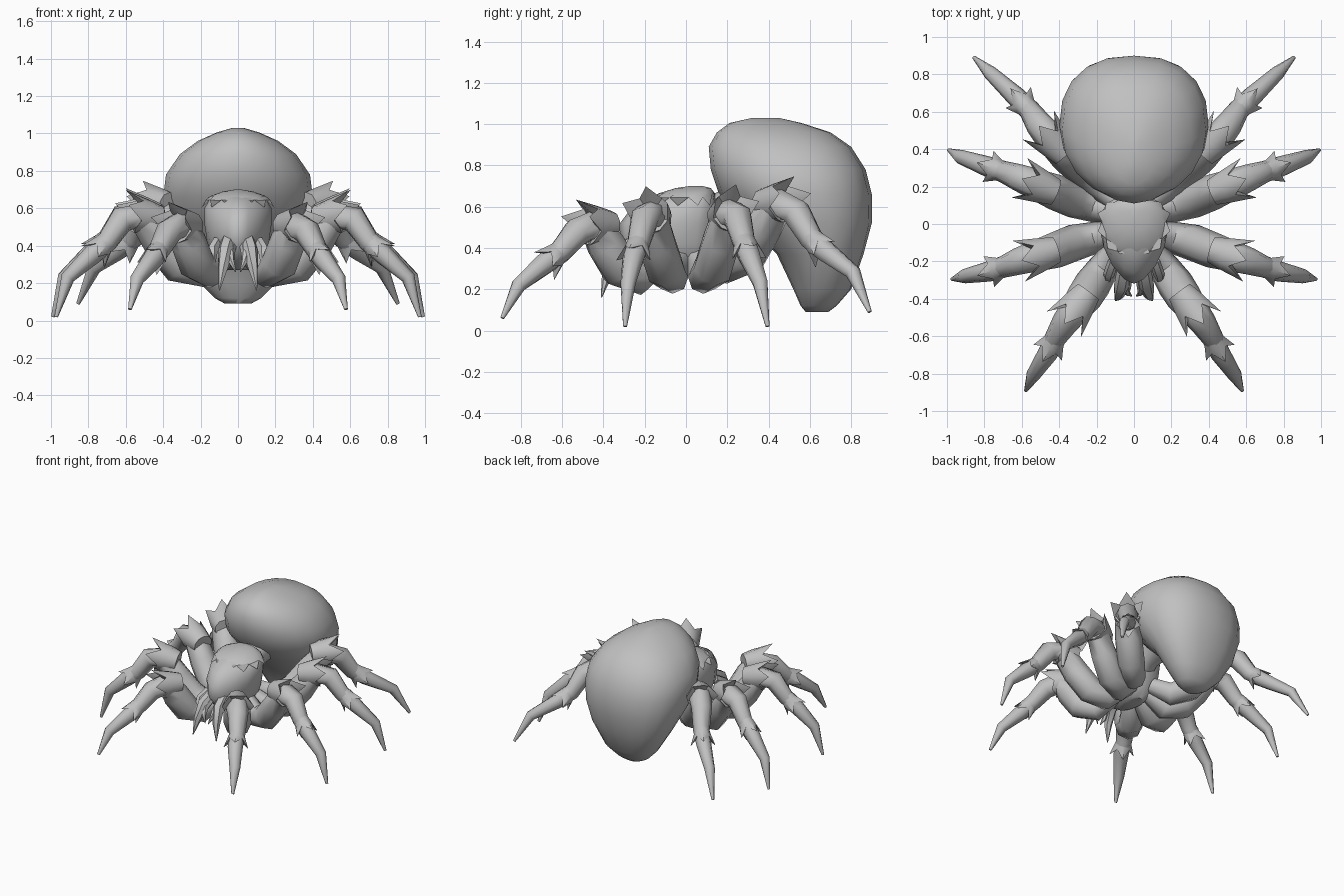
import bpy, bmesh, math
from mathutils import Vector

if "Cube" in bpy.data.objects:
    bpy.data.objects.remove(bpy.data.objects["Cube"])

grey = bpy.data.materials.new("grey")
grey.diffuse_color = (0.53, 0.53, 0.53, 1)
grey.use_nodes = True
grey.node_tree.nodes["Principled BSDF"].inputs["Base Color"].default_value = grey.diffuse_color


def finish(name, bm, angle=50):
    bmesh.ops.recalc_face_normals(bm, faces=bm.faces)
    me = bpy.data.meshes.new(name)
    bm.to_mesh(me)
    bm.free()
    ob = bpy.data.objects.new(name, me)
    bpy.context.collection.objects.link(ob)
    me.materials.append(grey)
    bpy.ops.object.select_all(action='DESELECT')
    ob.select_set(True)
    bpy.context.view_layer.objects.active = ob
    bpy.ops.object.shade_smooth_by_angle(angle=math.radians(angle))
    return ob


def skin(bm, rings):
    """Bridge successive rings of points with quads and cap both ends."""
    vs = [[bm.verts.new(p) for p in r] for r in rings]
    n = len(vs[0])
    for a, b in zip(vs, vs[1:]):
        for i in range(n):
            j = (i + 1) % n
            bm.faces.new((a[i], a[j], b[j], b[i]))
    bm.faces.new(vs[0][::-1])
    bm.faces.new(vs[-1])


def slab(z, front, back, w, n, p_back, p_front, mid):
    """Egg-shaped level loop with separate roundness in front and behind."""
    cy = front + (back - front) * mid
    out = []
    for i in range(n):
        a = 2 * math.pi * i / n
        c, s = math.cos(a), math.sin(a)
        e = 2 / (p_back if s > 0 else p_front)
        x = math.copysign(abs(c) ** e, c) * w
        y = abs(s) ** e * ((back - cy) if s > 0 else (front - cy))
        out.append((x, cy + y, z))
    return out


def frame(d):
    d = d.normalized()
    side = d.cross(Vector((0, 0, 1))).normalized()
    return d, side, side.cross(d)


def tube(bm, pts, radii, n=8):
    rings = []
    for i, p in enumerate(pts):
        d = pts[min(i + 1, len(pts) - 1)] - pts[max(i - 1, 0)]
        d, s, u = frame(d)
        rings.append([p + radii[i] * (s * math.cos(2 * math.pi * k / n)
                      + u * math.sin(2 * math.pi * k / n)) for k in range(n)])
    skin(bm, rings)


def collar(bm, p, d, r, flare, length, teeth, turn=0, droop=1.0):
    """Flared armour cuff with a toothed rim; droop shortens lower teeth."""
    d, s, u = frame(d)
    n = teeth * 2

    def ring(off, rad, tip_off, tip_rad):
        out = []
        for k in range(n):
            a = 2 * math.pi * k / n + turn
            tip = k % 2 == 0
            f = 1 if math.sin(a) > -0.2 else droop
            o, q = (off + (tip_off - off) * f, rad + (tip_rad - rad) * f) if tip else (off, rad)
            out.append(p + d * o + (s * math.cos(a) + u * math.sin(a)) * q)
        return out
    skin(bm, [ring(-length, r * .8, -length, r * .8), ring(-length * .3, r, -length * .3, r),
              ring(length * .15, r * 1.05, length, r + flare),
              ring(length * .1, r * .6, length * .1, r * .6)])


# Abdomen: level loops of z, front, back, half width
bm = bmesh.new()
skin(bm, [slab(z, f, b, w, 20, 2.35, 1.95, 0.49) for z, f, b, w in (
    (.09, .58, .69, .07), (.12, .555, .73, .125), (.20, .52, .80, .205),
    (.37, .44, .86, .31), (.52, .29, .90, .37), (.66, .16, .90, .40),
    (.78, .12, .87, .385), (.89, .11, .80, .31), (.96, .15, .70, .215),
    (1.005, .21, .56, .115), (1.03, .32, .45, .03))])
finish("abdomen", bm)

# Thorax and head
bm = bmesh.new()
skin(bm, [slab(z, f, b, w, 16, 2.8, 1.6, 0.6) for z, f, b, w in (
    (.27, -.15, .07, .06), (.34, -.26, .12, .13), (.42, -.32, .14, .165),
    (.52, -.32, .15, .18), (.60, -.26, .15, .18), (.65, -.17, .14, .15),
    (.68, -.08, .12, .08))])
finish("thorax", bm)

# Back shield with a toothed rim
bm = bmesh.new()
rings = [slab(z, f, b, w, 24, 2.4, 2, 0.6) for z, f, b, w in (
    (.63, -.19, .15, .20), (.665, -.13, .14, .15),
    (.69, -.05, .12, .08), (.70, .02, .08, .02))]
rings[0] = [(x * (1 if i % 2 else .86), y * (1 if i % 2 else .9),
             z - (.025 if i % 2 else -.015)) for i, (x, y, z) in enumerate(rings[0])]
skin(bm, rings)
finish("back_shield", bm)

# Waist joining thorax and abdomen
bm = bmesh.new()
tube(bm, [Vector((0, .05, .52)), Vector((0, .15, .57)), Vector((0, .32, .62))],
     [.11, .09, .12])
finish("waist", bm)

# Legs: hip, underside bend, thigh, knee, shin, ankle, foot, tip
LEGS = {
    "front": ((.08, -.12, .34), (.16, -.23, .255), (.22, -.32, .30), (.265, -.39, .42),
              (.31, -.45, .51), (.37, -.53, .475), (.42, -.61, .38), (.46, -.69, .32),
              (.54, -.81, .22), (.578, -.89, .06)),
    "mid_front": ((.07, -.03, .36), (.20, -.07, .26), (.32, -.10, .295), (.42, -.14, .42),
                  (.52, -.17, .56), (.62, -.20, .54), (.70, -.23, .42), (.78, -.255, .35),
                  (.91, -.28, .23), (.972, -.295, .02)),
    "mid_rear": ((.07, .05, .36), (.20, .09, .26), (.32, .13, .30), (.42, .17, .43),
                 (.52, .21, .57), (.62, .25, .55), (.70, .28, .43), (.79, .31, .355),
                 (.93, .36, .23), (.99, .395, .02)),
    "rear": ((.07, .11, .38), (.17, .20, .31), (.27, .29, .36), (.36, .37, .50),
             (.44, .45, .62), (.51, .535, .57), (.56, .61, .44), (.63, .68, .38),
             (.77, .81, .28), (.855, .89, .09)),
}
RADII = (.06, .084, .098, .096, .084, .072, .058, .054, .038, .01)

for side, sx in (("right", 1), ("left", -1)):
    for name, path in LEGS.items():
        pts = [Vector((x * sx, y, z)) for x, y, z in path]
        bm = bmesh.new()
        tube(bm, pts, RADII)
        # knee hood following the bend, and ankle cuff
        d = pts[5] - pts[3]
        d.z = d.z * 0.5 - .02
        collar(bm, pts[4], d, .092, .028, .11, 5, math.pi / 2, .2)
        collar(bm, pts[6] * .6 + pts[7] * .4, pts[7] - pts[5], .058, .03, .07, 4)
        finish(f"{name}_leg_{side}", bm)

    # Mouthparts: outer palp, long fang and inner fang
    for name, path, rr in (
        ("palp", ((.11, -.20, .42), (.135, -.27, .38), (.14, -.30, .31), (.13, -.31, .25)),
         (.03, .03, .02, .003)),
        ("fang", ((.05, -.24, .43), (.065, -.33, .38), (.08, -.38, .28), (.10, -.41, .16)),
         (.04, .042, .028, .003)),
        ("inner_fang", ((.03, -.27, .41), (.04, -.34, .36), (.035, -.37, .31), (.012, -.385, .26)),
         (.025, .024, .016, .003))):
        bm = bmesh.new()
        tube(bm, [Vector((x * sx, y, z)) for x, y, z in path], rr, 6)
        finish(f"{name}_{side}", bm)
